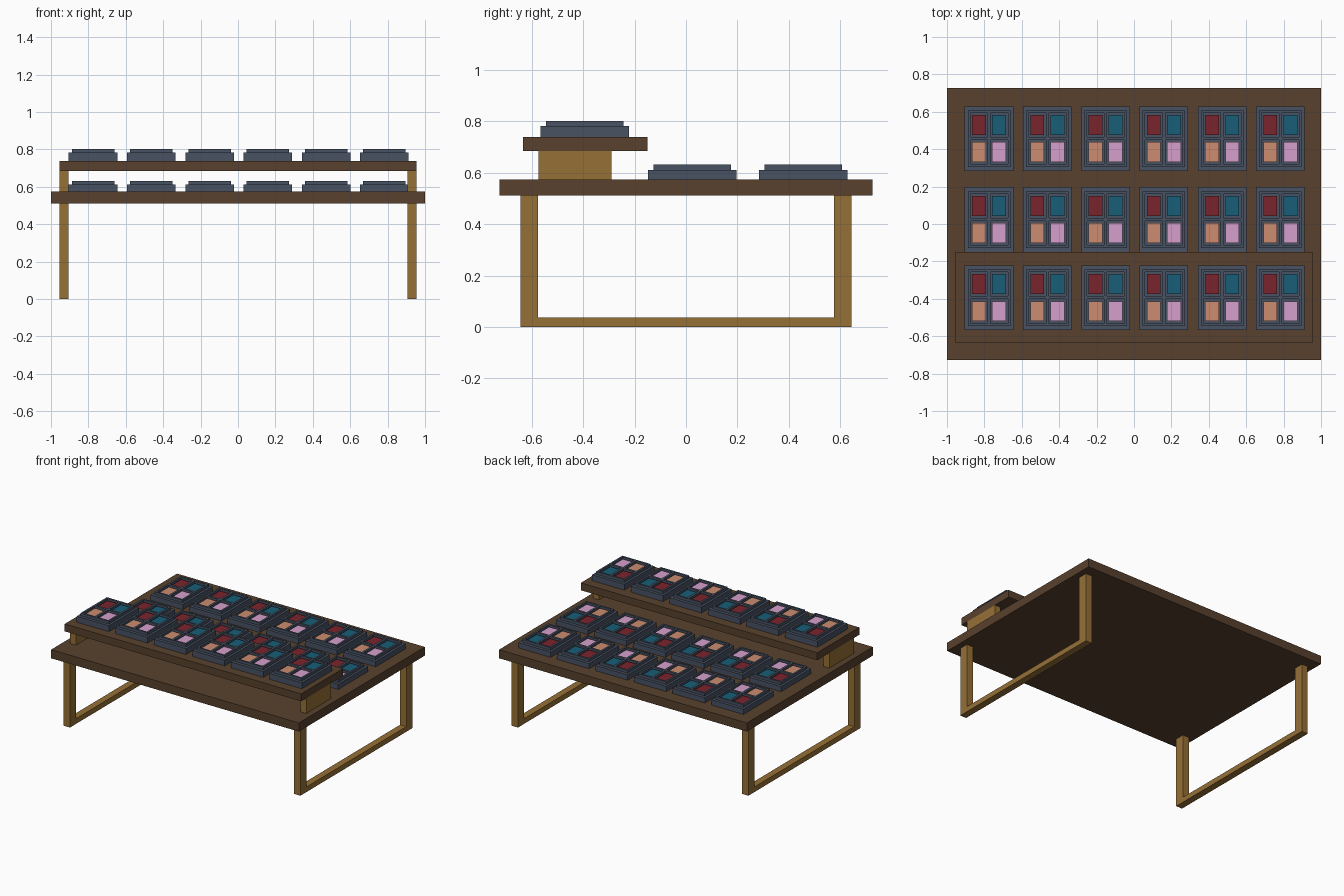
import bpy, bmesh
from mathutils import Matrix

if "Cube" in bpy.data.objects:
    bpy.data.objects.remove(bpy.data.objects["Cube"])


def material(name, rgb):
    m = bpy.data.materials.new(name)
    lin = [((c / 255 + 0.055) / 1.055) ** 2.4 for c in rgb]
    m.diffuse_color = (*lin, 1)
    m.use_nodes = True
    m.node_tree.nodes["Principled BSDF"].inputs["Base Color"].default_value = m.diffuse_color
    return m


DARK_WOOD = material("dark_wood", (88, 65, 46))
LIGHT_WOOD = material("light_wood", (150, 112, 54))
SLATE = material("slate", (72, 82, 99))
RED = material("red", (122, 36, 44))
TEAL = material("teal", (24, 94, 120))
ORANGE = material("orange", (204, 140, 112))
PINK = material("pink", (214, 160, 205))


def add_box(bm, x0, x1, y0, y1, z0, z1, mat=0):
    mtx = Matrix.Translation(((x0 + x1) / 2, (y0 + y1) / 2, (z0 + z1) / 2)) \
        @ Matrix.Diagonal((x1 - x0, y1 - y0, z1 - z0, 1))
    verts = bmesh.ops.create_cube(bm, size=1, matrix=mtx)["verts"]
    for f in {f for v in verts for f in v.link_faces}:
        f.material_index = mat


def to_mesh(bm, name, mats):
    bmesh.ops.recalc_face_normals(bm, faces=bm.faces)
    me = bpy.data.meshes.new(name)
    bm.to_mesh(me)
    bm.free()
    for m in mats:
        me.materials.append(m)
    return me


def place(name, me, loc=(0, 0, 0)):
    ob = bpy.data.objects.new(name, me)
    ob.location = loc
    bpy.context.collection.objects.link(ob)
    return ob


def box(name, mat, *bounds):
    bm = bmesh.new()
    add_box(bm, *bounds)
    return place(name, to_mesh(bm, name, [mat]))


# Table top and raised shelf board
box("table_top", DARK_WOOD, -1, 1, -0.726, 0.726, 0.511, 0.574)
box("shelf_board", DARK_WOOD, -0.954, 0.954, -0.635, -0.15, 0.685, 0.739)

# U-shaped leg frame, extruded from its side outline
U = [(-0.645, 0.511), (-0.645, 0), (0.645, 0), (0.645, 0.511),
     (0.576, 0.511), (0.576, 0.038), (-0.576, 0.038), (-0.576, 0.511)]
bm = bmesh.new()
face = bm.faces.new([bm.verts.new((-0.025, y, z)) for y, z in U])
ext = bmesh.ops.extrude_face_region(bm, geom=[face])["geom"]
bmesh.ops.translate(bm, vec=(0.05, 0, 0),
                    verts=[v for v in ext if isinstance(v, bmesh.types.BMVert)])
leg_mesh = to_mesh(bm, "leg_frame", [LIGHT_WOOD])

# Legs and shelf supports on both sides
for side, s in (("left", -1), ("right", 1)):
    place(f"{side}_leg_frame", leg_mesh, (s * 0.93, 0, 0))
    box(f"{side}_shelf_support", LIGHT_WOOD, s * 0.93 - 0.024, s * 0.93 + 0.024,
        -0.575, -0.29, 0.574, 0.685)

# Four-pan tray: base, raised grid frame and coloured pans
BASE, TOP, PAN = 0.043, 0.063, 0.054
W, D = 0.1135, 0.151          # half size of the raised frame
RIM, MID = 0.0135, 0.008      # outer rim width, half divider width
bm = bmesh.new()
add_box(bm, -0.13, 0.13, -0.1725, 0.1725, 0, BASE)
for x0, x1 in ((-W, -W + RIM), (-MID, MID), (W - RIM, W)):
    add_box(bm, x0, x1, -D, D, BASE, TOP)
for x0, x1 in ((-W + RIM, -MID), (MID, W - RIM)):
    for y0, y1 in ((-D, -D + RIM), (-MID, MID), (D - RIM, D)):
        add_box(bm, x0, x1, y0, y1, BASE, TOP)
for i, (sx, sy) in enumerate([(-1, 1), (1, 1), (-1, -1), (1, -1)]):
    cx, cy = sx * 0.054, sy * 0.0725
    add_box(bm, cx - 0.037, cx + 0.037, cy - 0.053, cy + 0.053, BASE, PAN, i + 1)
tray = to_mesh(bm, "tray", [SLATE, RED, TEAL, ORANGE, PINK])

# Three rows of six trays
for row, (y, z) in {"back": (0.457, 0.569), "middle": (0.024, 0.569),
                    "shelf": (-0.394, 0.739)}.items():
    for i in range(6):
        place(f"{row}_tray_{i + 1}", tray, (-0.775 + i * 0.3115, y, z))
